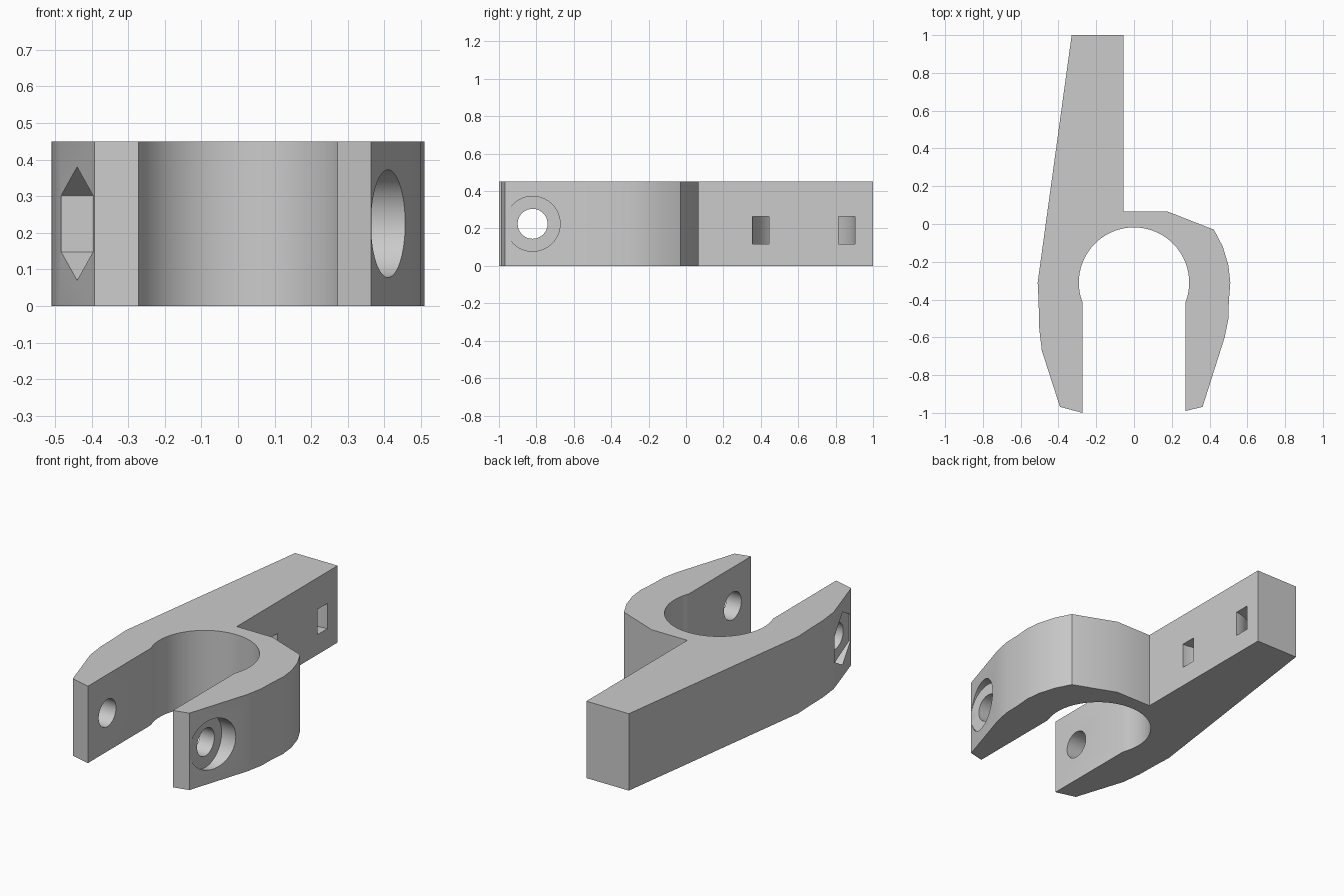
import bpy, bmesh, math
from mathutils import Matrix

cube = bpy.data.objects.get("Cube")
if cube:
    bpy.data.objects.remove(cube, do_unlink=True)

HEIGHT = 0.45
MID = HEIGHT / 2
BOLT_Y = -0.82

grey = bpy.data.materials.new("light grey plastic")
grey.use_nodes = True
colour = (0.6, 0.6, 0.6, 1)
grey.diffuse_color = colour
grey.node_tree.nodes["Principled BSDF"].inputs["Base Color"].default_value = colour


def finish(name, bm):
    bmesh.ops.recalc_face_normals(bm, faces=bm.faces)
    mesh = bpy.data.meshes.new(name)
    bm.to_mesh(mesh)
    bm.free()
    mesh.materials.append(grey)
    ob = bpy.data.objects.new(name, mesh)
    bpy.context.collection.objects.link(ob)
    return ob


def prism(name, outline, z0, z1):
    """Extrude a flat outline from z0 to z1."""
    bm = bmesh.new()
    face = bm.faces.new([bm.verts.new((x, y, z0)) for x, y in outline])
    top = bmesh.ops.extrude_face_region(bm, geom=[face])["geom"]
    moved = [v for v in top if isinstance(v, bmesh.types.BMVert)]
    bmesh.ops.translate(bm, verts=moved, vec=(0, 0, z1 - z0))
    return finish(name, bm)


def bore(name, radius, x0, x1, sides):
    """Cylinder along x on the bolt axis, with a corner pointing up."""
    bm = bmesh.new()
    place = Matrix.Translation(((x0 + x1) / 2, BOLT_Y, MID)) @ Matrix.Rotation(math.pi / 2, 4, "Y")
    bmesh.ops.create_cone(bm, cap_ends=True, segments=sides, radius1=radius,
                          radius2=radius, depth=x1 - x0)
    # bring a corner onto local x, which becomes the vertical axis
    first = min(bm.verts, key=lambda v: abs(math.atan2(v.co.y, v.co.x)))
    turn = -math.atan2(first.co.y, first.co.x)
    bmesh.ops.transform(bm, verts=bm.verts, matrix=place @ Matrix.Rotation(turn, 4, "Z"))
    return finish(name, bm)


def arc(cx, cy, radius, start, end, steps):
    angles = [math.radians(start + (end - start) * i / steps) for i in range(steps + 1)]
    return [(cx + radius * math.cos(a), cy + radius * math.sin(a)) for a in angles]


# Clamp body: tapered arm, outer jaws and round seat
right_jaw = [(0.175, 0.067), (0.423, -0.03), (0.47, -0.12), (0.5, -0.22), (0.51, -0.31),
             (0.502, -0.41), (0.5, -0.5), (0.48, -0.6), (0.363, -0.968), (0.272, -0.99)]
left_jaw = [(-0.272, -1), (-0.392, -0.968), (-0.488, -0.67), (-0.502, -0.55),
            (-0.505, -0.41), (-0.51, -0.31)]
arm = [(-0.33, 1), (-0.055, 1), (-0.055, 0.067)]
seat = arc(0, -0.31, 0.292, -21.3, 201.3, 56)
body = prism("clamp_body", arm + right_jaw + seat + left_jaw, 0, HEIGHT)

# Curved strap channel that opens twice on the arm's inner face
channel = (arc(-0.055, 0.63, 0.275, 75, 285, 40) + arc(-0.055, 0.63, 0.185, 285, 75, 40))

cutters = [
    bore("bolt_hole", 0.08, -0.8, 0.8, 48),
    bore("bolt_head_recess", 0.147, 0.365, 0.8, 64),
    bore("nut_recess", 0.155, -0.8, -0.388, 6),
    prism("strap_channel", channel, 0.117, 0.265),
]

# Cut every recess into the body
bpy.context.view_layer.objects.active = body
for cutter in cutters:
    cutter.hide_render = True
    mod = body.modifiers.new(cutter.name, "BOOLEAN")
    mod.operation = "DIFFERENCE"
    mod.solver = "EXACT"
    mod.object = cutter
    bpy.ops.object.modifier_apply(modifier=mod.name)
    bpy.data.objects.remove(cutter, do_unlink=True)

for ob in bpy.context.selected_objects:
    ob.select_set(False)
body.select_set(True)
bpy.ops.object.shade_smooth_by_angle(angle=math.radians(30))
